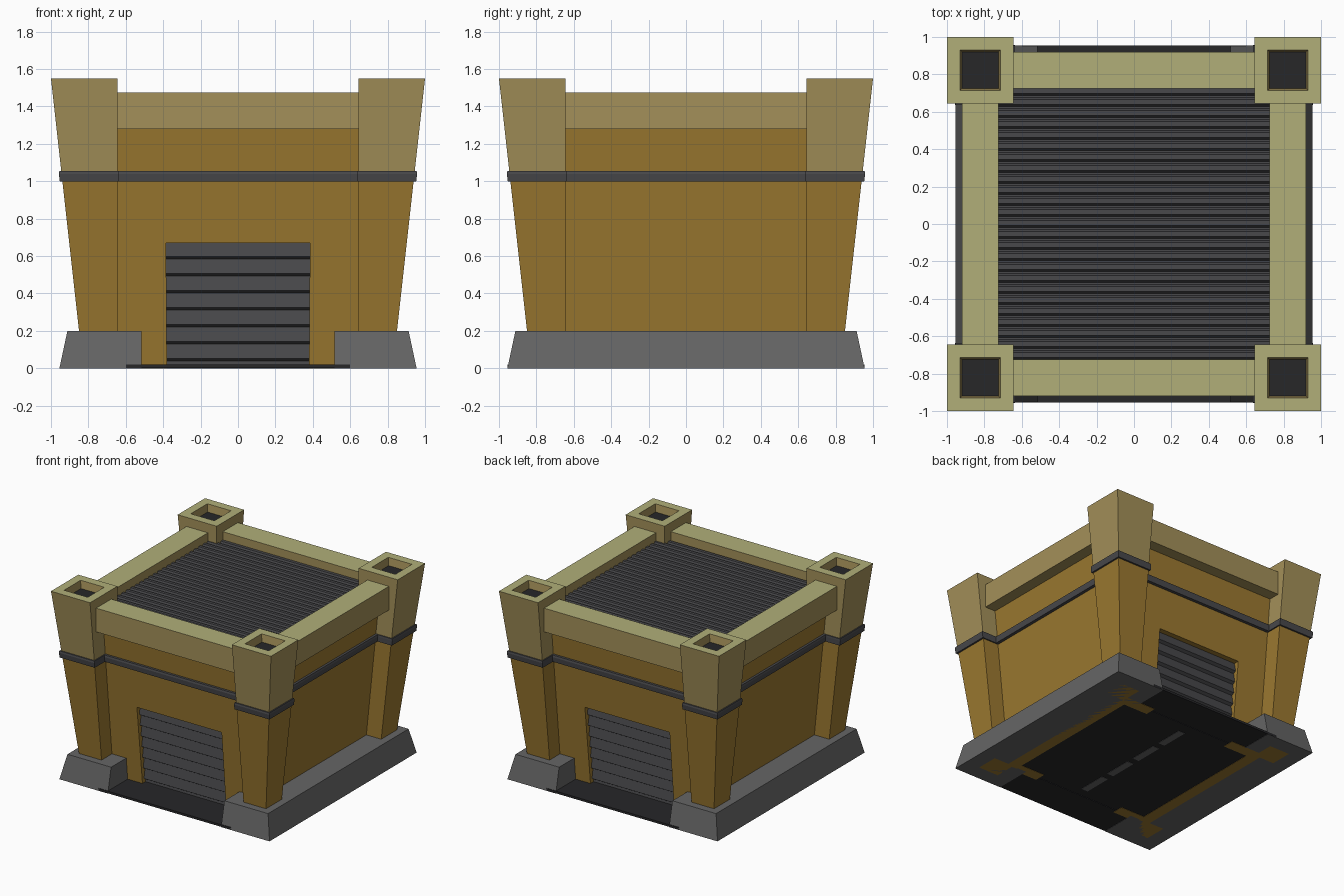
import bpy, bmesh
from math import pi
from mathutils import Matrix

if "Cube" in bpy.data.objects:
    bpy.data.objects.remove(bpy.data.objects["Cube"])


def mat(name, r, g, b):
    m = bpy.data.materials.new(name)
    m.diffuse_color = (r, g, b, 1)
    m.use_nodes = True
    m.node_tree.nodes["Principled BSDF"].inputs["Base Color"].default_value = m.diffuse_color
    return m


LOW = mat("ochre_low", 0.33, 0.19, 0.03)
MID = mat("ochre_high", 0.37, 0.28, 0.10)
CAP = mat("pale_olive", 0.44, 0.43, 0.19)
DARK = mat("charcoal", 0.065, 0.065, 0.07)
BLACK = mat("black", 0.02, 0.02, 0.022)
GREY = mat("road_grey", 0.13, 0.13, 0.13)


def loft(name, loops, mats, turn=0, mirror=(1, 1), caps=True, cyclic=False, closed=True):
    """Skin a list of equal-length point loops, then mirror and turn about z."""
    bm = bmesh.new()
    rows = [[bm.verts.new((p[0] * mirror[0], p[1] * mirror[1], p[2])) for p in l] for l in loops]
    pairs = list(zip(rows, rows[1:])) + ([(rows[-1], rows[0])] if cyclic else [])
    n = len(rows[0])
    for a, b in pairs:
        for i in range(n if closed else n - 1):
            j = (i + 1) % n
            bm.faces.new((a[i], a[j], b[j], b[i]))
    if caps and not cyclic:
        bm.faces.new(rows[0])
        bm.faces.new(rows[-1])
    bmesh.ops.recalc_face_normals(bm, faces=bm.faces)
    if len(mats) > 1:  # ochre fades upward, level tops are pale
        for f in bm.faces:
            f.material_index = 2 if f.normal.z > .9 else int(f.calc_center_median().z > 1.04)
    bm.transform(Matrix.Rotation(turn, 4, 'Z'))
    me = bpy.data.meshes.new(name)
    bm.to_mesh(me)
    bm.free()
    for m in mats:
        me.materials.append(m)
    ob = bpy.data.objects.new(name, me)
    bpy.context.collection.objects.link(ob)
    return ob


def rect(x0, x1, y0, y1, z):
    return [(x0, y0, z), (x1, y0, z), (x1, y1, z), (x0, y1, z)]


def box(name, x0, x1, y0, y1, z0, z1, mats, **k):
    return loft(name, [rect(x0, x1, y0, y1, z0), rect(x0, x1, y0, y1, z1)], mats, **k)


OCHRE = [LOW, MID, CAP]


def tower_out(z):
    return 1 - (1.55 - z) * 0.111


def wall_out(z):
    return 0.695 + z * 0.1015


# Corner towers with hollow tops
for sx in (1, -1):
    for sy in (1, -1):
        sq = lambda a, b, z: rect(a, b, a, b, z)
        loft("corner_tower", [sq(.645, tower_out(z), z) for z in (0, 1.03, 1.55)]
             + [sq(.715, .93, 1.55), sq(.725, .92, 1.485)], OCHRE, mirror=(sx, sy))
        box("tower_recess_floor", .725, .92, .725, .92, 1.478, 1.488, [BLACK], mirror=(sx, sy))

# Leaning walls (doorways front and back) and overhanging parapets
plain = [(-.66, 0), (.66, 0), (.66, 1.04), (.66, 1.285), (-.66, 1.285), (-.66, 1.04)]
doorway = [(-.66, 0), (-.38, 0), (-.385, .67), (.385, .67), (.38, 0), (.66, 0),
           (.66, 1.285), (-.66, 1.285)]
for k in range(4):
    outline = plain if k % 2 else doorway
    loft("wall", [[(x, -wall_out(z), z) for x, z in outline],
                  [(x, -.60, z) for x, z in outline]], [LOW], turn=k * pi / 2)
    box("parapet", -.66, .66, -.92, -.725, 1.28, 1.475, OCHRE, turn=k * pi / 2)

# Slatted shutter doors
for k in (0, 2):
    prof = [(.03, .672)]
    for i in range(7):
        z = .595 - i * .091
        prof += [(.008, z + .004), (.03, z - .010)]
    prof += [(.02, 0.0)]
    loft("shutter_door", [[(x, -(wall_out(z) - d - .015), z) for d, z in prof] for x in (-.39, .39)],
         [DARK], turn=k * pi / 2, caps=False, closed=False)

# Corrugated roof
ribs, w = 25, .735
pitch = 2 * w / ribs
prof = []
for i in range(ribs):
    y = -w + i * pitch
    prof += [(y, 1.388), (y + pitch * .2, 1.388), (y + pitch * .38, 1.408), (y + pitch * .82, 1.408)]
prof += [(w, 1.388), (w, 1.36), (-w, 1.36)]
loft("corrugated_roof", [[(x, y, z) for y, z in prof] for x in (-w, w)], [DARK])

# Trim band stepping around towers and walls
def band_loop(o, i, w, z):
    pts = []
    for k in range(4):
        r = Matrix.Rotation(k * pi / 2, 3, 'Z')
        for p in ((-o, -o), (-i, -o), (-i, -w), (i, -w), (i, -o)):
            v = r @ Matrix.Identity(3).col[0] * p[0] + r @ Matrix.Identity(3).col[1] * p[1]
            pts.append((v.x, v.y, z))
    return pts


loft("trim_band", [band_loop(.953, .635, .822, 1.0), band_loop(.958, .635, .826, 1.04),
                   band_loop(.955, .637, .822, 1.055), band_loop(.92, .66, .77, 1.055),
                   band_loop(.92, .66, .77, 1.0)], [DARK], cyclic=True)

# Sloped footing, one C-shaped half per side
def foot(o, z, i=.65, g=.515):
    return [(g, -o, z), (o, -o, z), (o, o, z), (g, o, z), (g, i, z), (i, i, z), (i, -i, z), (g, -i, z)]


for sx in (1, -1):
    loft("footing", [foot(.955, 0), foot(.912, .2)], [GREY], mirror=(sx, 1))

# Ground slab and lane dashes
box("floor_slab", -.6, .6, -.955, .955, .002, .02, [BLACK])
for i in range(4):
    y = -.58 + i * .3
    box("lane_dash", -.03, .03, y, y + .24, 0, .022, [GREY])
